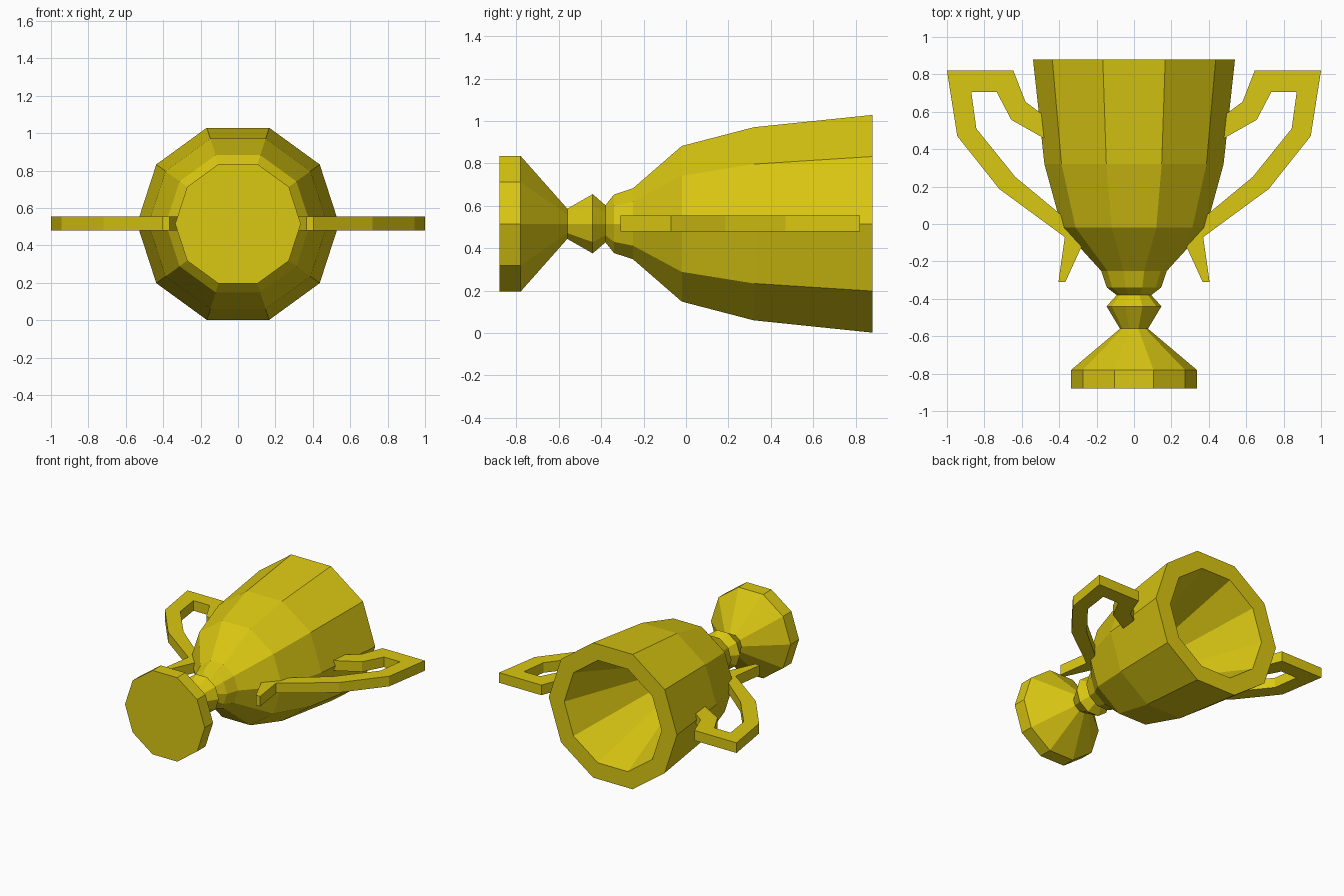
import bpy, bmesh, math

if "Cube" in bpy.data.objects:
    bpy.data.objects.remove(bpy.data.objects["Cube"])

AXIS_Z = 0.515
SIDES = 10

gold = bpy.data.materials.new("gold_yellow")
gold.diffuse_color = (0.70, 0.57, 0.006, 1)
gold.use_nodes = True
gold.node_tree.nodes["Principled BSDF"].inputs["Base Color"].default_value = gold.diffuse_color


def finish(name, bm):
    bmesh.ops.recalc_face_normals(bm, faces=bm.faces)
    mesh = bpy.data.meshes.new(name)
    bm.to_mesh(mesh)
    bm.free()
    mesh.materials.append(gold)
    obj = bpy.data.objects.new(name, mesh)
    bpy.context.collection.objects.link(obj)
    return obj


def turned(name, profile):
    """Ten-sided lathe along y; profile holds (y, radius), both ends are capped."""
    bm = bmesh.new()
    rings = []
    for y, r in profile:
        angles = [2 * math.pi * i / SIDES for i in range(SIDES)]
        rings.append([bm.verts.new((r * math.cos(a), y, AXIS_Z + r * math.sin(a)))
                      for a in angles])
    for a, b in zip(rings, rings[1:]):
        for i in range(SIDES):
            j = (i + 1) % SIDES
            bm.faces.new((a[i], a[j], b[j], b[i]))
    bm.faces.new(rings[0])
    bm.faces.new(rings[-1])
    return finish(name, bm)


def handle(name, side):
    """Flat bent strap: pairs of outer and inner outline points, extruded in z."""
    pairs = [((0.44, 0.55), (0.44, 0.435)), ((0.58, 0.653), (0.656, 0.557)),
             ((0.645, 0.82), (0.735, 0.707)), ((1.0, 0.82), (0.87, 0.707)),
             ((0.945, 0.47), (0.843, 0.51)), ((0.72, 0.187), (0.635, 0.252)),
             ((0.37, -0.07), (0.30, -0.025)), ((0.37, -0.07), (0.28, -0.12)),
             ((0.404, -0.31), (0.367, -0.31))]
    bm = bmesh.new()
    for (o1, i1), (o2, i2) in zip(pairs, pairs[1:]):
        points = [o1, o2, i2, i1] if o1 != o2 else [o1, i2, i1]
        bm.faces.new([bm.verts.new((side * x, y, 0.478)) for x, y in points])
    bmesh.ops.remove_doubles(bm, verts=bm.verts, dist=0.0005)
    bmesh.ops.recalc_face_normals(bm, faces=bm.faces)
    ext = bmesh.ops.extrude_face_region(bm, geom=bm.faces[:], use_keep_orig=True)
    moved = [v for v in ext["geom"] if isinstance(v, bmesh.types.BMVert)]
    bmesh.ops.translate(bm, verts=moved, vec=(0, 0, 0.077))
    return finish(name, bm)


# Foot, knotted stem and hollow bowl, lying along y with the rim to the back
turned("trophy_foot", [(-0.88, 0.336), (-0.78, 0.336), (-0.56, 0.075)])
turned("stem_knot", [(-0.56, 0.075), (-0.44, 0.147), (-0.38, 0.092)])
turned("cup_bowl", [(-0.38, 0.092), (-0.34, 0.145), (-0.25, 0.176), (-0.02, 0.386),
                    (0.32, 0.479), (0.88, 0.54), (0.88, 0.41), (-0.15, 0.03)])

# Pair of side handles
handle("right_handle", 1)
handle("left_handle", -1)
